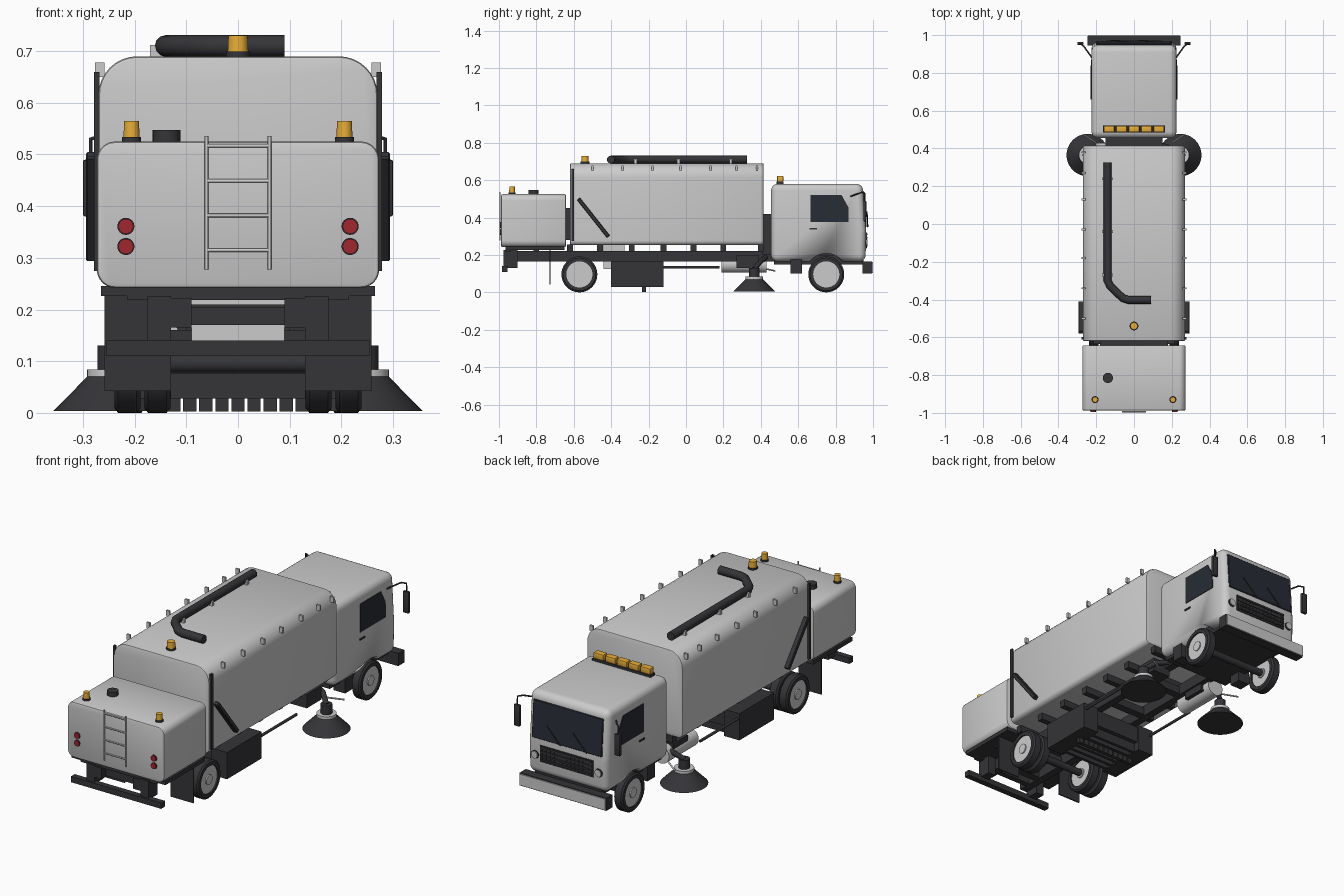
import bpy, bmesh, math
from mathutils import Vector

if "Cube" in bpy.data.objects:
    bpy.data.objects.remove(bpy.data.objects["Cube"])


def mat(name, c):
    m = bpy.data.materials.new(name)
    m.diffuse_color = (*c, 1)
    m.use_nodes = True
    m.node_tree.nodes["Principled BSDF"].inputs["Base Color"].default_value = m.diffuse_color
    return m


DARK = mat("dark", (0.035, 0.035, 0.04))
GLASS = mat("glass", (0.02, 0.025, 0.035))
AMBER = mat("amber", (0.8, 0.42, 0.04))
RED = mat("red", (0.35, 0.02, 0.03))


def finish(name, bm, m=None):
    bmesh.ops.recalc_face_normals(bm, faces=bm.faces)
    me = bpy.data.meshes.new(name)
    bm.to_mesh(me)
    bm.free()
    o = bpy.data.objects.new(name, me)
    bpy.context.collection.objects.link(o)
    if m:
        me.materials.append(m)
    return o


def bevel(bm, edges, r, seg=3):
    bmesh.ops.bevel(bm, geom=edges, offset=r, segments=seg, profile=0.5, affect='EDGES')


def prism(name, pts, x0, x1, m=None, r=0.0, seg=3):
    """Profile of (y, z) points extruded along x."""
    bm = bmesh.new()
    f = bm.faces.new([bm.verts.new((x0, y, z)) for y, z in pts])
    g = bmesh.ops.extrude_face_region(bm, geom=[f])["geom"]
    bmesh.ops.translate(bm, verts=[v for v in g if isinstance(v, bmesh.types.BMVert)], vec=(x1 - x0, 0, 0))
    if r:
        bevel(bm, bm.edges[:], r, seg)
    return finish(name, bm, m)


def box(name, x0, x1, y0, y1, z0, z1, m=None, r=0.0):
    return prism(name, [(y0, z0), (y1, z0), (y1, z1), (y0, z1)], x0, x1, m, r, 2)


def cyl(name, a, b, r, m=None, r2=None, n=32):
    a, b = Vector(a), Vector(b)
    bm = bmesh.new()
    bmesh.ops.create_cone(bm, cap_ends=True, segments=n, radius1=r, radius2=r if r2 is None else r2,
                          depth=(b - a).length)
    q = Vector((0, 0, 1)).rotation_difference(b - a).to_matrix()
    for v in bm.verts:
        v.co = q @ v.co + (a + b) / 2
    return finish(name, bm, m)


def pipe(name, pts, r, m=None):
    cu = bpy.data.curves.new(name, 'CURVE')
    cu.dimensions = '3D'
    cu.bevel_depth, cu.bevel_resolution, cu.use_fill_caps = r, 4, True
    s = cu.splines.new('POLY')
    s.points.add(len(pts) - 1)
    for p, c in zip(s.points, pts):
        p.co = (*c, 1)
    o = bpy.data.objects.new(name, cu)
    bpy.context.collection.objects.link(o)
    if m:
        cu.materials.append(m)
    return o


def body(name, hx, y0, y1, z0, z1, rtop, rbot):
    """Tank with rounded long edges and softened ends."""
    o = box(name, -hx, hx, y0, y1, z0, z1)
    bm = bmesh.new()
    bm.from_mesh(o.data)
    for top, r in ((True, rtop), (False, rbot)):
        es = [e for e in bm.edges if abs(e.verts[0].co.y - e.verts[1].co.y) > 0.1
              and abs(e.verts[0].co.z - (z1 if top else z0)) < 1e-4]
        bevel(bm, es, r, 8)
    es = [e for e in bm.edges if abs(e.verts[0].co.y - e.verts[1].co.y) < 1e-4]
    bevel(bm, es, 0.007, 2)
    bm.to_mesh(o.data)
    bm.free()


def wheel(name, x, y):
    prof = [(-.025, .07), (-.025, .087), (-.018, .096), (.018, .096), (.025, .087), (.025, .07)]
    bm = bmesh.new()
    n = 40
    rings = [[bm.verts.new((x + o, y + r * math.cos(k * math.tau / n), .096 + r * math.sin(k * math.tau / n)))
              for k in range(n)] for o, r in prof]
    for a, b in zip(rings, rings[1:] + rings[:1]):
        for k in range(n):
            bm.faces.new((a[k], a[(k + 1) % n], b[(k + 1) % n], b[k]))
    finish(name + "_tyre", bm, DARK)
    cyl(name + "_rim", (x - .018, y, .096), (x + .018, y, .096), .0705, n=40)
    cyl(name + "_hub", (x - .024, y, .096), (x + .024, y, .096), .025)


# Main bodies: rear water tank, hopper
body("rear_tank", .273, -.988, -.642, .242, .525, .035, .035)
body("hopper", .27, -.62, .415, .252, .69, .075, .025)

# Cab with wheel arches
cab = prism("cab", [(.455, .165), (.96, .165), (.963, .33), (.945, .58), (.455, .58)], -.225, .225, None, .035, 5)
arch = cyl("arch_cutter", (-.4, .75, .096), (.4, .75, .096), .112, n=48)
arch.hide_render = True
arch.hide_viewport = False
arch.display_type = 'WIRE'
bo = cab.modifiers.new("arches", 'BOOLEAN')
bo.operation, bo.object, bo.solver = 'DIFFERENCE', arch, 'EXACT'
prism("windscreen", [(.95, .35), (.966, .35), (.953, .54), (.937, .54)], -.198, .198, GLASS, .003, 1)
prism("grille", [(.95, .235), (.965, .235), (.967, .32), (.95, .32)], -.15, .15, DARK)
for i in range(4):
    z = .245 + i * .021
    box("grille_bar", -.145, .145, .96, .971, z, z + .008, DARK)
for i in range(13):
    x = -.138 + i * .023
    box("grille_rib", x - .002, x + .002, .96, .969, .238, .317, DARK)
box("front_bumper", -.245, .245, .945, .994, .1, .165, DARK)
box("bumper_face", -.242, .242, .99, 1.0, .104, .161)
box("cab_floor", -.19, .19, .47, .95, .15, .2, DARK)
for i in range(2):
    pipe("wiper", [(-.12 + i * .15, .972, .35), (-.04 + i * .15, .968, .43)], .003, DARK)

# Roof light bar
box("light_bar_base", -.165, .165, .485, .522, .575, .592, DARK)
for i in range(5):
    x = -.132 + i * .066
    box("roof_beacon", x - .028, x + .028, .487, .52, .592, .622, AMBER, .003)

# Chassis cross members, bumper and rear frame
for y in (-.95, -.8, -.62, -.46, -.29, -.12, .04, .2, .4):
    box("cross_member", -.215, .215, y - .015, y + .015, .218, .255, DARK)
for y in (-.85, -.68, -.05, .22, .5):
    box("chassis_tie", -.1, .1, y - .02, y + .02, .17, .21, DARK)
box("tank_base", -.265, .265, -.965, -.65, .226, .246, DARK)
box("rear_bumper", -.255, .255, -.985, -.955, .11, .14, DARK)
box("tow_beam", -.095, .095, -.94, -.91, .17, .205, DARK)
for i, y in enumerate((-.57, .75)):
    cyl("axle", (-.2, y, .096), (.2, y, .096), .018, DARK)
box("hopper_rear_link", -.18, .18, -.65, -.61, .28, .45, DARK)
box("cab_rear_link", -.15, .15, .41, .46, .2, .42, DARK)

# Suction duct, sweeper housing with slats, hose drum
box("suction_duct", -.09, .09, -.44, -.33, .125, .255)
box("sweeper_housing", -.2, .2, -.39, -.13, .075, .16, DARK)
for i in range(6):
    y = -.37 + i * .042
    box("sweeper_slat", -.13, .13, y - .008, y + .008, .028, .08, DARK)
for i in range(11):
    x = -.155 + i * .031
    box("floor_brush", x - .013, x + .013, -.235, -.215, .003, .08, DARK)
cyl("hose_drum", (-.16, .19, .15), (-.16, .43, .15), .045)

# Roof pipe, cap and beacons
pipe("roof_pipe", [(-.14, .325, .71), (-.14, -.3, .71), (-.125, -.33, .71), (-.06, -.392, .71),
                   (-.03, -.402, .71), (.09, -.402, .71)], .021, DARK)
for y in (.24, -.04, -.27):
    box("pipe_bracket", -.17, -.112, y - .007, y + .007, .685, .712)
cyl("filler_cap", (-.138, -.815, .52), (-.138, -.815, .547), .027, DARK)
for x, y, z, r in ((0, -.54, .69, .02), (-.206, -.93, .525, .0155), (.206, -.93, .525, .0155)):
    cyl("beacon_base", (x, y, z - .005), (x, y, z + .009), r + .003, DARK)
    cyl("beacon", (x, y, z + .008), (x, y, z + .04), r, AMBER, r * .93)

# Rear ladder
for s in (-1, 1):
    pipe("ladder_rail", [(s * .061, -.994, .277), (s * .061, -.994, .536)], .0035)
for z in (.315, .382, .449, .517):
    pipe("ladder_rung", [(-.061, -.994, z), (.061, -.994, z)], .0035)

# Everything that appears on both sides
for s in (-1, 1):
    def sbox(name, a, b, *rest):
        return box(name, min(s * a, s * b), max(s * a, s * b), *rest)

    wheel("front_wheel", s * .205, .75)
    wheel("rear_outer_wheel", s * .214, -.57)
    wheel("rear_inner_wheel", s * .156, -.57)
    sbox("chassis_rail", .09, .13, -.975, .95, .165, .222, DARK)
    sbox("rear_post", .13, .175, -.975, -.9, .13, .226, DARK)
    sbox("mud_flap", .13, .258, -.73, -.724, .042, .226, DARK)
    sbox("side_housing", .13, .218, -.4, -.12, .028, .165, DARK)
    sbox("side_tool_box", .1, .2, .27, .39, .13, .2, DARK)
    sbox("cab_step", .15, .215, .558, .62, .1, .19, DARK)
    sbox("hopper_seal", .268, .279, -.612, -.598, .275, .66, DARK)
    a, b = Vector((0, -.575, .5)), Vector((0, -.415, .298))
    n = Vector((0, b.z - a.z, a.y - b.y)).normalized() * .01
    prism("door_strut", [((p + k * n).y, (p + k * n).z) for p, k in ((a, 1), (b, 1), (b, -1), (a, -1))],
          s * .268, s * .294, DARK, .003, 1)
    pipe("side_rod", [(s * .205, -.13, .135), (s * .205, .18, .135)], .007, DARK)
    for y in (-.5, -.34, -.18, -.03, .13, .27, .38):
        sbox("hopper_hook", .258, .277, y - .005, y + .005, .65, .678)
    for z in (.322, .361):
        cyl("tail_light_ring", (s * .217, -.984, z), (s * .217, -.991, z), .0165, DARK)
        cyl("tail_light", (s * .217, -.984, z), (s * .217, -.995, z), .0145, RED)
    # Gutter broom
    cyl("broom_bristles", (s * .245, .365, .004), (s * .245, .365, .075), .112, DARK, .042, 48)
    cyl("broom_plate", (s * .245, .365, .07), (s * .245, .365, .084), .047)
    cyl("broom_motor", (s * .245, .365, .084), (s * .245, .365, .13), .027, DARK)
    pipe("broom_arm", [(s * .245, .365, .125), (s * .2, .4, .165), (s * .11, .43, .19)], .013, DARK)
    pipe("spray_bar", [(s * .2, .43, .125), (s * .27, .475, .115)], .004)
    # Cab side details
    prism("side_window", [(.665, .375), (.87, .375), (.868, .455), (.832, .52), (.665, .52)],
          s * .21, s * .228, GLASS)
    sbox("door_handle", .22, .23, .66, .7, .335, .343, DARK)
    pipe("mirror_arm", [(s * .215, .87, .51), (s * .265, .94, .535), (s * .285, .955, .53), (s * .285, .955, .4)],
         .004, DARK)
    sbox("mirror", .268, .3, .948, .964, .38, .49, DARK, .004)
    cyl("headlight_ring", (s * .18, .95, .265), (s * .18, .966, .265), .021, DARK)
    cyl("headlight", (s * .18, .95, .265), (s * .18, .97, .265), .017)

# Smooth shading with sharp edges kept
bpy.ops.object.select_all(action='DESELECT')
for o in bpy.context.scene.objects:
    if o.type == 'MESH':
        o.select_set(True)
        bpy.context.view_layer.objects.active = o
bpy.ops.object.shade_smooth_by_angle(angle=math.radians(35))
